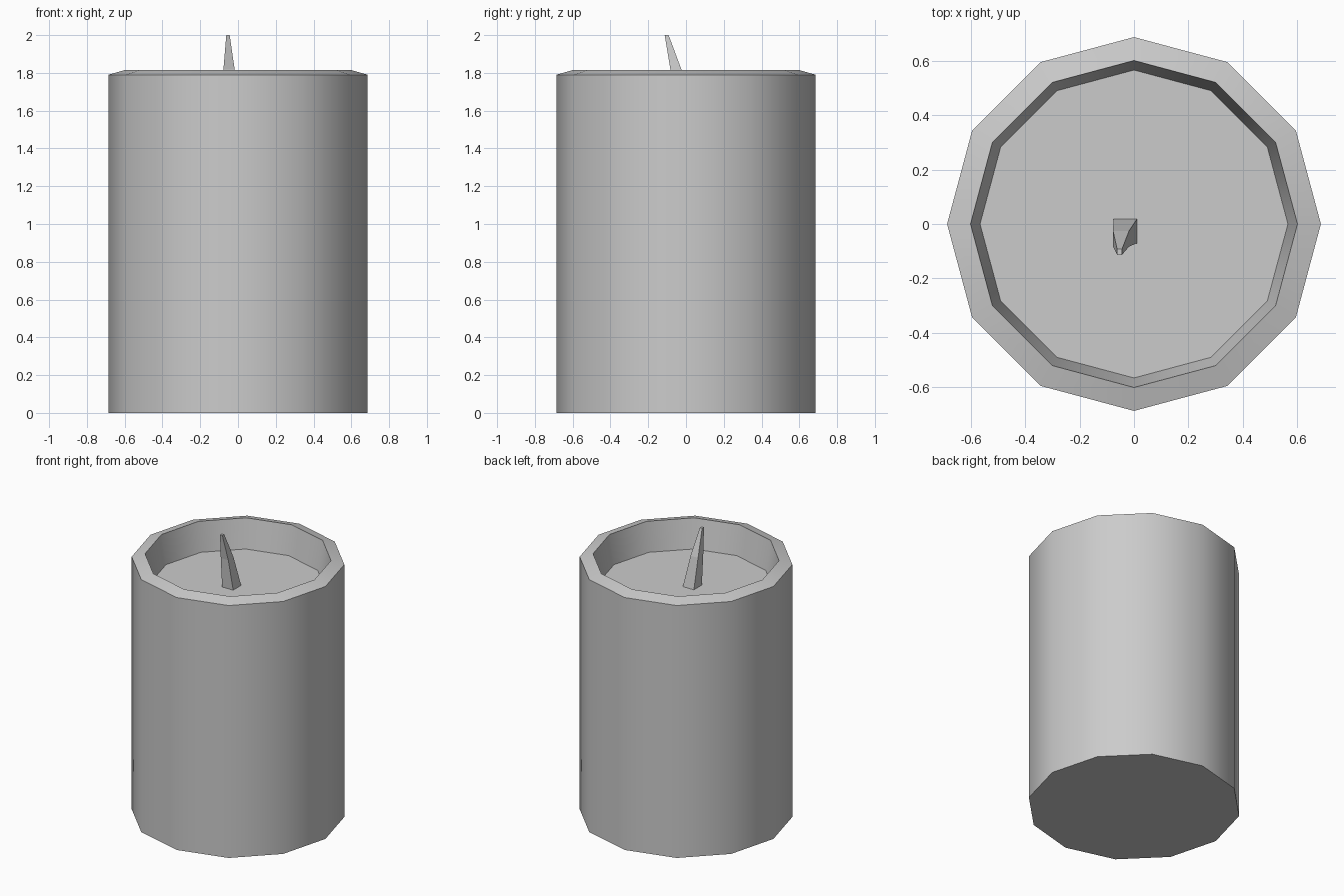
import bpy, bmesh, math

cube = bpy.data.objects.get("Cube")
if cube:
    bpy.data.objects.remove(cube, do_unlink=True)

grey = bpy.data.materials.new("plain_grey")
grey.use_nodes = True
color = (0.6, 0.6, 0.6, 1)
grey.diffuse_color = color
grey.node_tree.nodes["Principled BSDF"].inputs["Base Color"].default_value = color


def skin(name, rings, smooth):
    """Bridge a stack of equal-sized point rings and cap both ends."""
    bm = bmesh.new()
    loops = [[bm.verts.new(p) for p in ring] for ring in rings]
    n = len(rings[0])
    for a, b in zip(loops, loops[1:]):
        for i in range(n):
            j = (i + 1) % n
            bm.faces.new((a[i], a[j], b[j], b[i]))
    bm.faces.new(loops[0][::-1])
    bm.faces.new(loops[-1])
    bmesh.ops.recalc_face_normals(bm, faces=bm.faces)
    mesh = bpy.data.meshes.new(name)
    bm.to_mesh(mesh)
    bm.free()
    mesh.materials.append(grey)
    obj = bpy.data.objects.new(name, mesh)
    bpy.context.collection.objects.link(obj)
    if smooth:
        bpy.ops.object.select_all(action="DESELECT")
        obj.select_set(True)
        bpy.context.view_layer.objects.active = obj
        bpy.ops.object.shade_smooth_by_angle(angle=math.radians(35))
    return obj


def circle(radius, z, sides=12):
    steps = [math.tau * i / sides for i in range(sides)]
    return [(radius * math.cos(a), radius * math.sin(a), z) for a in steps]


def rect(x0, x1, y0, y1, z):
    return [(x0, y0, z), (x1, y0, z), (x1, y1, z), (x0, y1, z)]


# Candle body: outer wall, sloped rim, recessed well
profile = [(0.686, 0), (0.686, 1.79), (0.6, 1.815), (0.565, 1.61)]
skin("candle_body", [circle(r, z) for r, z in profile], True)

# Bent, tapering wick
skin("wick", [
    rect(-0.075, 0.012, -0.07, 0.02, 1.605),
    rect(-0.077, -0.018, -0.083, -0.025, 1.82),
    rect(-0.062, -0.044, -0.113, -0.092, 2.0),
], False)
